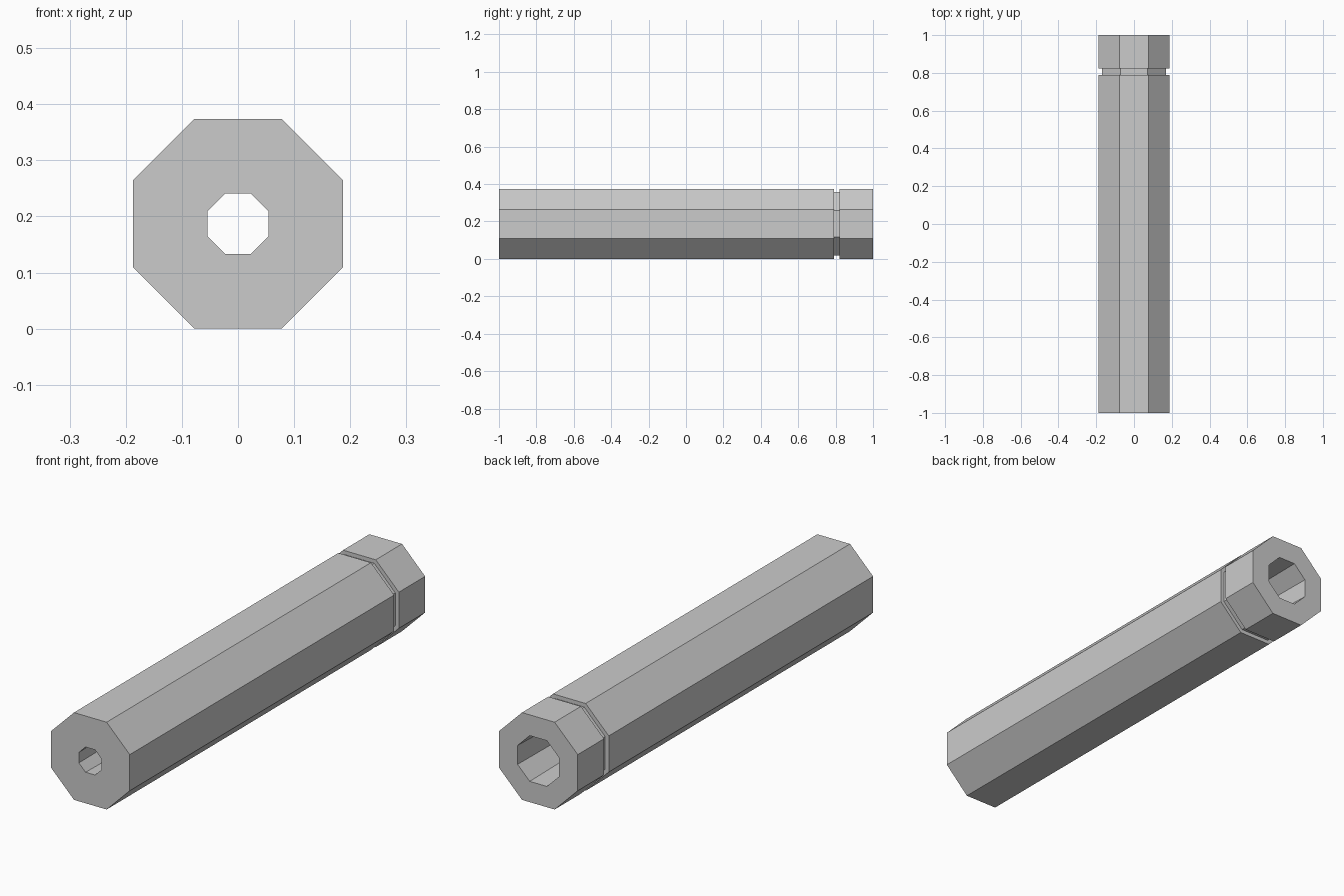
import bpy, bmesh
from math import cos, sin, pi

if "Cube" in bpy.data.objects:
    bpy.data.objects.remove(bpy.data.objects["Cube"])

SIDES = 8
AXIS_Z = 0.187

# Closed profile: (position along y, flat-to-centre radius)
profile = [
    (-1.0, 0.187), (0.79, 0.187),   # main barrel
    (0.79, 0.17), (0.822, 0.17),    # groove
    (0.822, 0.187), (1.0, 0.187),   # rear collar
    (1.0, 0.098), (-1.0, 0.054),    # bore, wider at the rear
]


def octagon_ring(bm, y, apothem):
    r = apothem / cos(pi / SIDES)
    angles = [(i + 0.5) * 2 * pi / SIDES for i in range(SIDES)]
    return [bm.verts.new((r * cos(a), y, AXIS_Z + r * sin(a))) for a in angles]


# Bridge each octagonal ring to the next, closing the loop through the bore
bm = bmesh.new()
rings = [octagon_ring(bm, y, r) for y, r in profile]
for a, b in zip(rings, rings[1:] + rings[:1]):
    for i in range(SIDES):
        j = (i + 1) % SIDES
        bm.faces.new((a[i], a[j], b[j], b[i]))
bmesh.ops.recalc_face_normals(bm, faces=bm.faces[:])

mesh = bpy.data.meshes.new("octagonal_tube")
bm.to_mesh(mesh)
bm.free()
bpy.context.collection.objects.link(bpy.data.objects.new("octagonal_tube", mesh))
